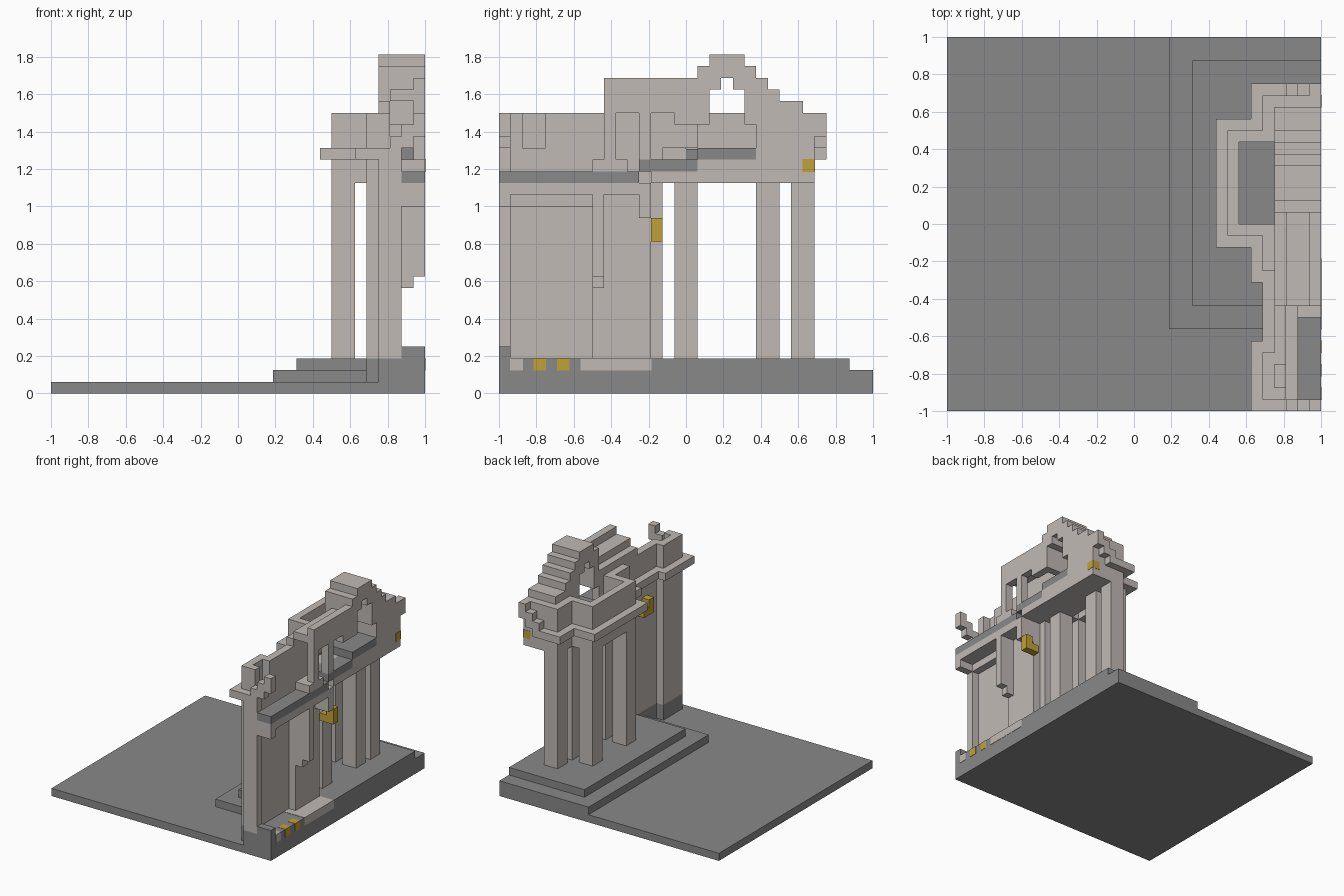
import bpy
import bmesh

UNIT = 1 / 16  # one building block

if "Cube" in bpy.data.objects:
    bpy.data.objects.remove(bpy.data.objects["Cube"], do_unlink=True)


def make_material(name, rgb):
    material = bpy.data.materials.new(name)
    material.use_nodes = True
    colour = (*rgb, 1)
    material.diffuse_color = colour
    material.node_tree.nodes["Principled BSDF"].inputs["Base Color"].default_value = colour
    return material


dark_stone = make_material("dark stone", (.25, .25, .25))
pale_stone = make_material("pale stone", (.53, .49, .46))
gold = make_material("gold", (.53, .36, .04))


def build(name, material, *boxes, grow=0):
    """Join axis-aligned boxes, each given as x, y and z ranges in blocks."""
    bm = bmesh.new()
    for ranges in boxes:
        verts = bmesh.ops.create_cube(bm, size=1)["verts"]
        for vert in verts:
            for axis, (low, high) in enumerate(ranges):
                end = high + grow if vert.co[axis] > 0 else low - grow
                vert.co[axis] = end * UNIT
    mesh = bpy.data.meshes.new(name)
    bm.to_mesh(mesh)
    bm.free()
    mesh.materials.append(material)
    obj = bpy.data.objects.new(name, mesh)
    bpy.context.collection.objects.link(obj)
    return obj


# Ground and steps
build("ground_slab", dark_stone, [(-16, 16), (-16, 16), (0, 1)])
build("lower_step", dark_stone, [(3, 16), (-9, 16), (1, 2)])
build("upper_step", dark_stone, [(5, 16), (-7, 14), (2, 3)])
build("wall_plinth", dark_stone,
      [(12, 16), (-16, -7), (1, 3)],
      [(11, 12), (-15, -11), (1, 3)],
      [(14, 16), (-16, -15), (3, 4)])

# Inlaid floor blocks along the open side
build("pale_floor_inlay", pale_stone,
      [(13, 16), (-9, -3), (2, 3)],
      [(14, 16), (-15, -14), (2, 3)], grow=.04)
build("gold_floor_inlay", gold,
      *[[(15, 16), (y, y + 1), (2, 3)] for y in (-13, -11)], grow=.04)

# Portico columns and the pilasters behind them
for index, y in enumerate((-1, 6)):
    build(f"portico_column_{index}", pale_stone, [(8, 10), (y, y + 2), (3, 18)])
    build(f"portico_pilaster_{index}", pale_stone, [(11, 13), (y, y + 2), (3, 18)])
build("corner_column", pale_stone, [(11, 13), (9, 11), (3, 18)])
build("wall_end_pilaster", pale_stone, [(11, 13), (-3, -2), (3, 18)])

# Wing wall with its end pillar and broken inner ribs
build("wing_wall", pale_stone,
      [(12, 13), (-16, -3), (3, 20)],
      [(11, 12), (-15, -11), (3, 20)],
      [(13, 14), (-16, -15), (3, 20)],
      [(13, 14), (-8, -3), (3, 18)],
      [(13, 14), (-15, -8), (16, 18)])
build("inner_ledge", pale_stone,
      [(14, 16), (-16, -15), (16, 18)],
      [(14, 16), (-15, -3), (17, 18)])
build("hanging_rib", pale_stone,
      [(14, 16), (-8, -7), (10, 17)],
      [(14, 15), (-8, -7), (9, 10)],
      [(14, 16), (-4, -3), (15, 18)])

# Gold brackets inside and outside
build("inner_gold_bracket", gold,
      [(15, 16), (-3, -2), (13, 15)],
      [(14, 15), (-3, -2), (13, 14)])
build("outer_gold_bracket", gold,
      [(11, 12), (-9, -7), (16, 17)],
      [(11, 12), (-9, -8), (17, 18)])
build("corner_gold_block", gold, [(15, 16), (10, 11), (19, 20)], grow=.04)

# Beams over the columns
build("portico_beam", pale_stone,
      [(8, 10), (-1, 8), (18, 20)],
      [(10, 12), (-1, 1), (18, 20)],
      [(10, 12), (6, 8), (18, 20)])
build("main_beam", pale_stone,
      [(11, 14), (-4, 11), (18, 20)],
      [(14, 16), (1, 6), (18, 20)],
      [(14, 16), (-3, 1), (18, 19)])

# Projecting cornice, one block beyond the walls
build("cornice", pale_stone,
      [(7, 9), (-2, 9), (20, 21)],
      [(9, 12), (-2, 0), (20, 21)],
      [(9, 12), (7, 9), (20, 21)],
      [(10, 13), (-5, -2), (20, 21)],
      [(11, 13), (-10, -5), (20, 21)],
      [(10, 13), (-16, -10), (20, 21)],
      [(10, 13), (9, 12), (20, 21)])

# Dark floors
build("portico_roof", dark_stone, [(9, 12), (0, 7), (20, 20.9)])
build("stepped_upper_floor", dark_stone,
      [(14, 16), (-16, -4), (18, 19)],
      [(13, 16), (-4, 1), (19, 20)],
      [(12, 16), (1, 6), (20, 21)])

# Parapets
build("portico_parapet", pale_stone,
      [(8, 9), (-1, 8), (21, 24)],
      [(9, 12), (-1, 0), (21, 24)],
      [(9, 12), (7, 8), (21, 24)])
build("wing_parapet", pale_stone,
      [(11, 12), (-15, -11), (21, 24)],
      [(12, 13), (-15, -14), (21, 24)],
      [(12, 13), (-12, -7), (21, 24)],
      [(11, 12), (-4, -1), (21, 24)],
      [(11, 12), (8, 11), (21, 24)])

# Raking cornice stairs at both gable ends
for name, y in (("front", -16), ("back", 11)):
    build(f"{name}_raking_cornice", pale_stone,
          *[[(13 + i, 14 + i), (y, y + 1), (20 + i, 22 + i)] for i in range(3)])

# Stepped roof of the wing and the pierced wall under its ridge
build("stepped_roof", pale_stone,
      [(12, 13), (-7, 1), (21, 25)],
      [(13, 15), (-7, 1), (25, 26)],
      [(12, 13), (-7, 1), (24, 25)],
      [(15, 16), (-7, 1), (24, 27)])
build("ridge_wall", pale_stone,
      [(15, 16), (-7, -6), (19, 24)],
      [(15, 16), (-4, -3), (20, 24)],
      [(15, 16), (-1, 1), (23, 24)],
      [(14, 16), (-8, -5), (19, 20)])

# Stepped pediment: columns of blocks with a keyhole opening
profile = [(1, 2, 23, 28), (2, 3, 26, 29), (3, 4, 27, 29), (4, 5, 26, 29),
           (5, 6, 23, 28), (6, 7, 18, 27), (7, 8, 18, 26), (8, 10, 18, 25),
           (10, 11, 18, 24)]
build("pediment", pale_stone,
      *[[(12, 16), (y0, y1), (z0, z1)] for y0, y1, z0, z1 in profile])
